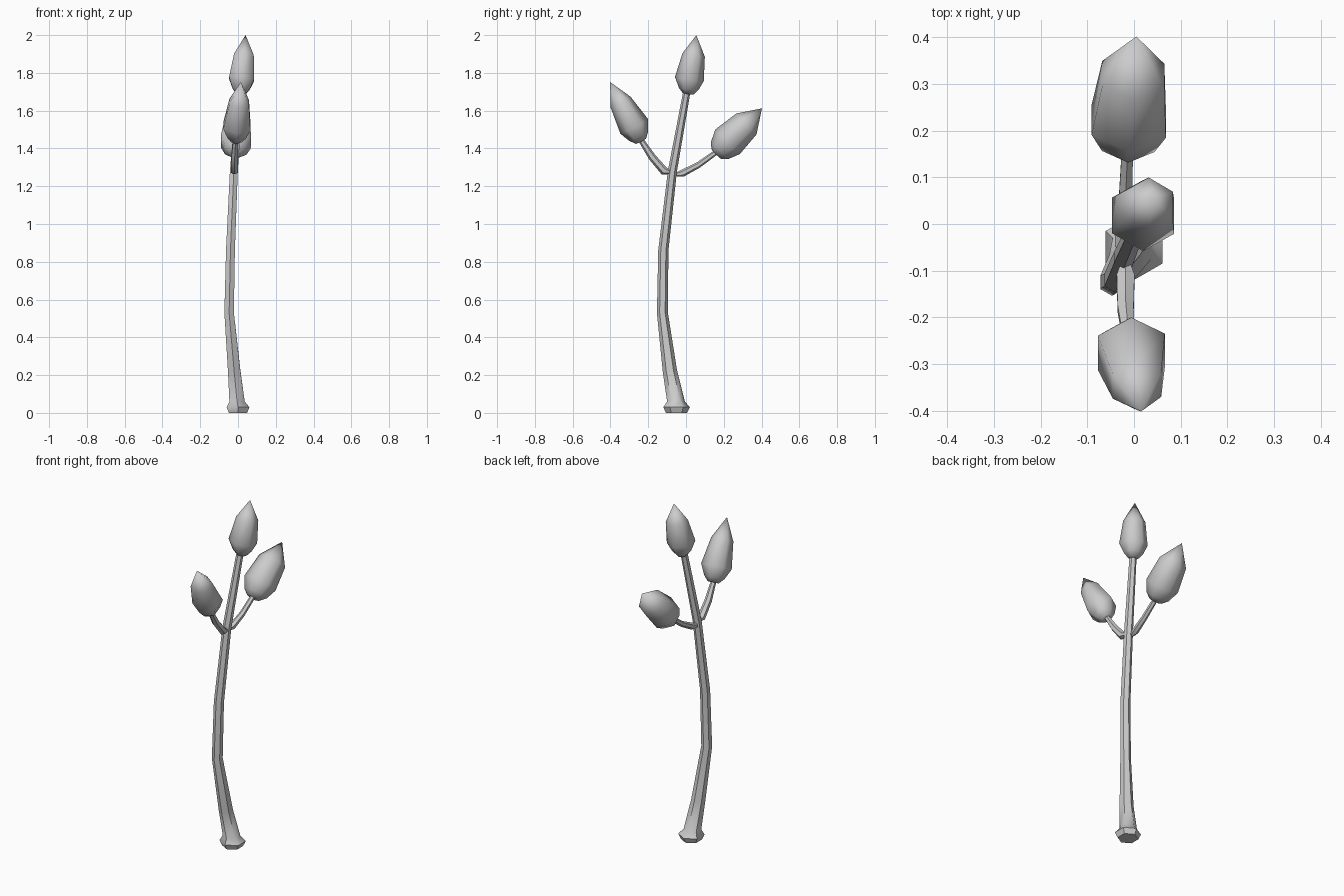
import bpy
import bmesh
import math
from mathutils import Vector

SIDES = 6

cube = bpy.data.objects.get("Cube")
if cube:
    bpy.data.objects.remove(cube)

# One plain grey for the whole plant
grey = bpy.data.materials.new("plain grey")
grey.use_nodes = True
colour = (0.6, 0.6, 0.6, 1)
grey.diffuse_color = colour
grey.node_tree.nodes["Principled BSDF"].inputs["Base Color"].default_value = colour


def tube(name, path, radii, flat_rings=0, sharp=50):
    """Loft six-sided rings along a path; a zero radius makes a point."""
    pts = [Vector(p) for p in path]
    bm = bmesh.new()
    rings = []
    for i, (p, r) in enumerate(zip(pts, radii)):
        if r == 0:
            rings.append([bm.verts.new(p)])
            continue
        t = pts[min(i + 1, len(pts) - 1)] - pts[max(i - 1, 0)]
        t = Vector((0, 0, 1)) if i < flat_rings else t.normalized()
        u = Vector((1, 0, 0)).cross(t).normalized()
        v = t.cross(u)
        angles = [math.tau * k / SIDES for k in range(SIDES)]
        rings.append([bm.verts.new(p + r * (u * math.cos(a) + v * math.sin(a)))
                      for a in angles])
    for low, high in zip(rings, rings[1:]):
        for k in range(SIDES):
            n = (k + 1) % SIDES
            if len(high) == 1:
                bm.faces.new((low[k], low[n], high[0]))
            else:
                bm.faces.new((low[k], low[n], high[n], high[k]))
    for end in (rings[0], rings[-1]):
        if len(end) > 1:
            bm.faces.new(end)
    bmesh.ops.recalc_face_normals(bm, faces=bm.faces)
    mesh = bpy.data.meshes.new(name)
    bm.to_mesh(mesh)
    bm.free()
    mesh.materials.append(grey)
    obj = bpy.data.objects.new(name, mesh)
    bpy.context.collection.objects.link(obj)
    bpy.ops.object.select_all(action='DESELECT')
    obj.select_set(True)
    bpy.context.view_layer.objects.active = obj
    bpy.ops.object.shade_smooth_by_angle(angle=math.radians(sharp))


def bud(name, base, tip, widths, bulge):
    """Pointed bud, shifted sideways a little at its widest ring."""
    base, tip = Vector(base), Vector(tip)
    steps = (0, 0.08, 0.25, 0.66, 1)
    path = [base.lerp(tip, s) for s in steps]
    path[2] += Vector(bulge)
    tube(name, path, (*widths, 0), sharp=60)


# Curved stem with a flared foot
tube("stem",
     [(0, -0.05, 0), (0, -0.05, 0.03), (-0.005, -0.053, 0.06), (-0.02, -0.085, 0.22),
      (-0.047, -0.125, 0.53), (-0.04, -0.12, 0.86), (-0.022, -0.072, 1.28),
      (0.012, 0.008, 1.72)],
     [0.056, 0.07, 0.047, 0.038, 0.029, 0.027, 0.024, 0.019], flat_rings=3)

# Side branches
tube("front_branch",
     [(-0.018, -0.085, 1.275), (-0.018, -0.115, 1.28), (-0.018, -0.18, 1.355),
      (-0.012, -0.245, 1.455)], [0.012, 0.022, 0.02, 0.014])
tube("back_branch",
     [(-0.03, -0.05, 1.262), (-0.025, -0.02, 1.268), (-0.018, 0.065, 1.312),
      (-0.014, 0.16, 1.38)], [0.012, 0.019, 0.016, 0.014])

# Buds
bud("top_bud", (0.015, 0.012, 1.69), (0.04, 0.055, 2.0),
    (0.03, 0.052, 0.077, 0.06), (-0.002, -0.005, 0))
bud("front_bud", (-0.01, -0.238, 1.438), (0.015, -0.402, 1.752),
    (0.03, 0.055, 0.083, 0.06), (-0.002, 0.005, 0))
bud("back_bud", (-0.014, 0.16, 1.37), (0.005, 0.402, 1.612),
    (0.035, 0.065, 0.092, 0.077), (-0.002, 0, 0.005))
